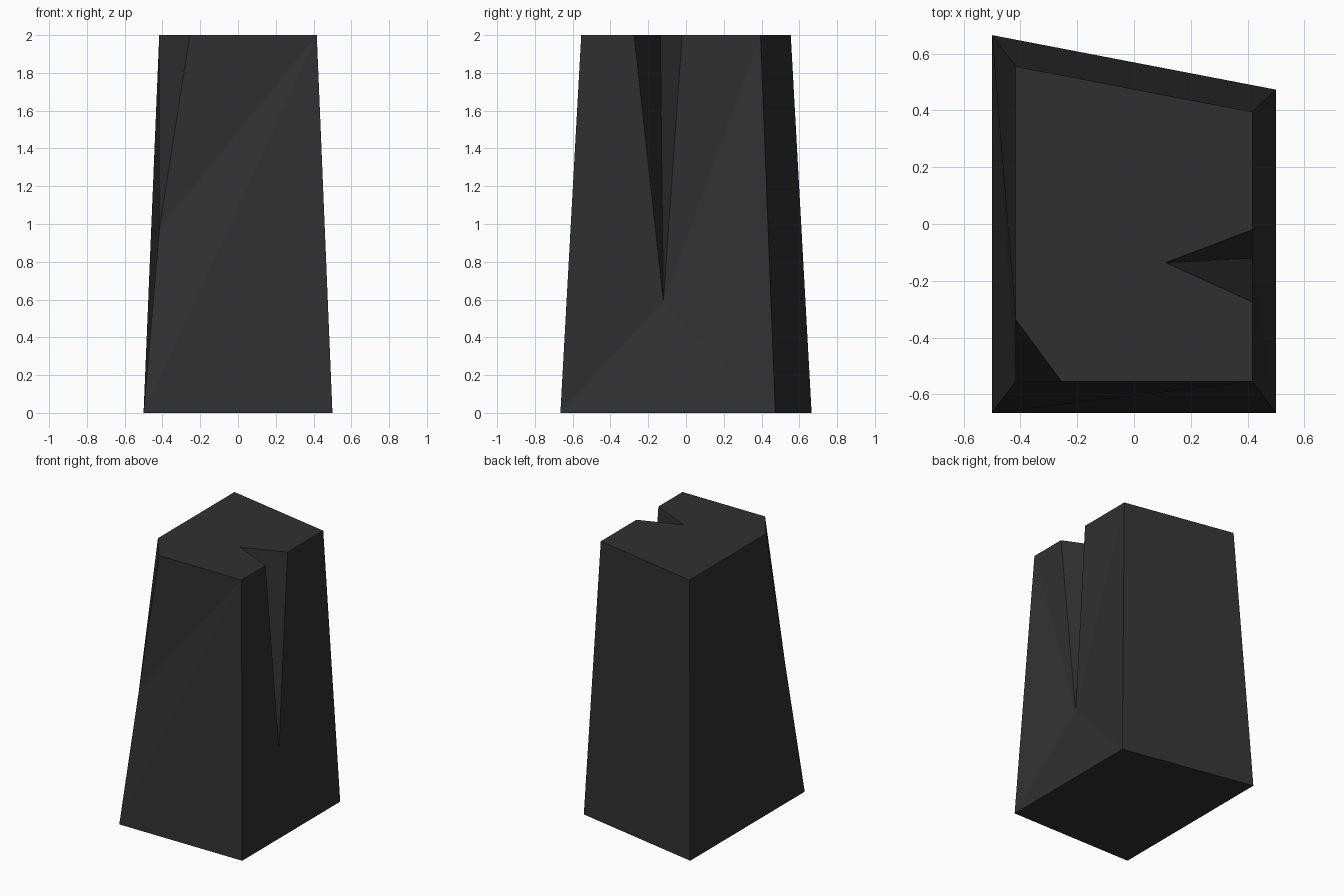
import bpy

if "Cube" in bpy.data.objects:
    bpy.data.objects.remove(bpy.data.objects["Cube"])

# Tapered stone block with a skewed back, a split in the right side and a broken front-left corner
TOP_SCALE = 0.834
H = 2.0

# Base corners: front-left, front-right, back-right, back-left
base = [(-0.5, -0.665), (0.5, -0.665), (0.5, 0.473), (-0.5, 0.665)]
top = [(x * TOP_SCALE, y * TOP_SCALE) for x, y in base]
TX = 0.5 * TOP_SCALE
TY = top[0][1]

verts = {n: (x, y, 0) for n, (x, y) in zip(("fl", "fr", "br", "bl"), base)}
verts.update({n: (x, y, H) for n, (x, y) in zip(("FR", "BR", "BL"), top[1:])})
# Split: two rim points, inner point, bottom tip
verts.update(s1=(TX, -0.275, H), s2=(0.112, -0.136, H), s3=(TX, -0.02, H),
             tip=(TX, -0.12, 0.59))
# Broken corner: two rim points and the lower point
verts.update(c1=(-0.255, TY, H), c2=(-TX, -0.335, H), low=(-TX, TY, 0.97))

faces = [
    "bl br fr fl",                   # underside
    "c1 FR s1 s2 s3 BR BL c2",       # top
    "br bl BL BR",                   # back
    "fl fr FR", "fl FR low", "low FR c1",          # front
    "bl fl low", "bl low c2", "bl c2 BL",          # left
    "fr br tip", "br BR tip", "BR s3 tip",         # right, behind split
    "fr tip FR", "FR tip s1",                      # right, before split
    "s1 tip s2", "s2 tip s3",        # split walls
    "c1 c2 low",                     # broken corner
]
names = list(verts)
mesh = bpy.data.meshes.new("stone_block")
mesh.from_pydata(list(verts.values()), [],
                 [[names.index(n) for n in f.split()] for f in faces])
mesh.update()
block = bpy.data.objects.new("stone_block", mesh)
bpy.context.collection.objects.link(block)

# Dark stone colour
stone = bpy.data.materials.new("dark_stone")
stone.diffuse_color = (0.03, 0.03, 0.03, 1)
stone.use_nodes = True
stone.node_tree.nodes["Principled BSDF"].inputs["Base Color"].default_value = stone.diffuse_color
mesh.materials.append(stone)

# Smooth over the faint bends in each side, keep real edges sharp
bpy.context.view_layer.objects.active = block
block.select_set(True)
bpy.ops.object.mode_set(mode='EDIT')
bpy.ops.mesh.select_all(action='SELECT')
bpy.ops.mesh.normals_make_consistent(inside=False)
bpy.ops.object.mode_set(mode='OBJECT')
